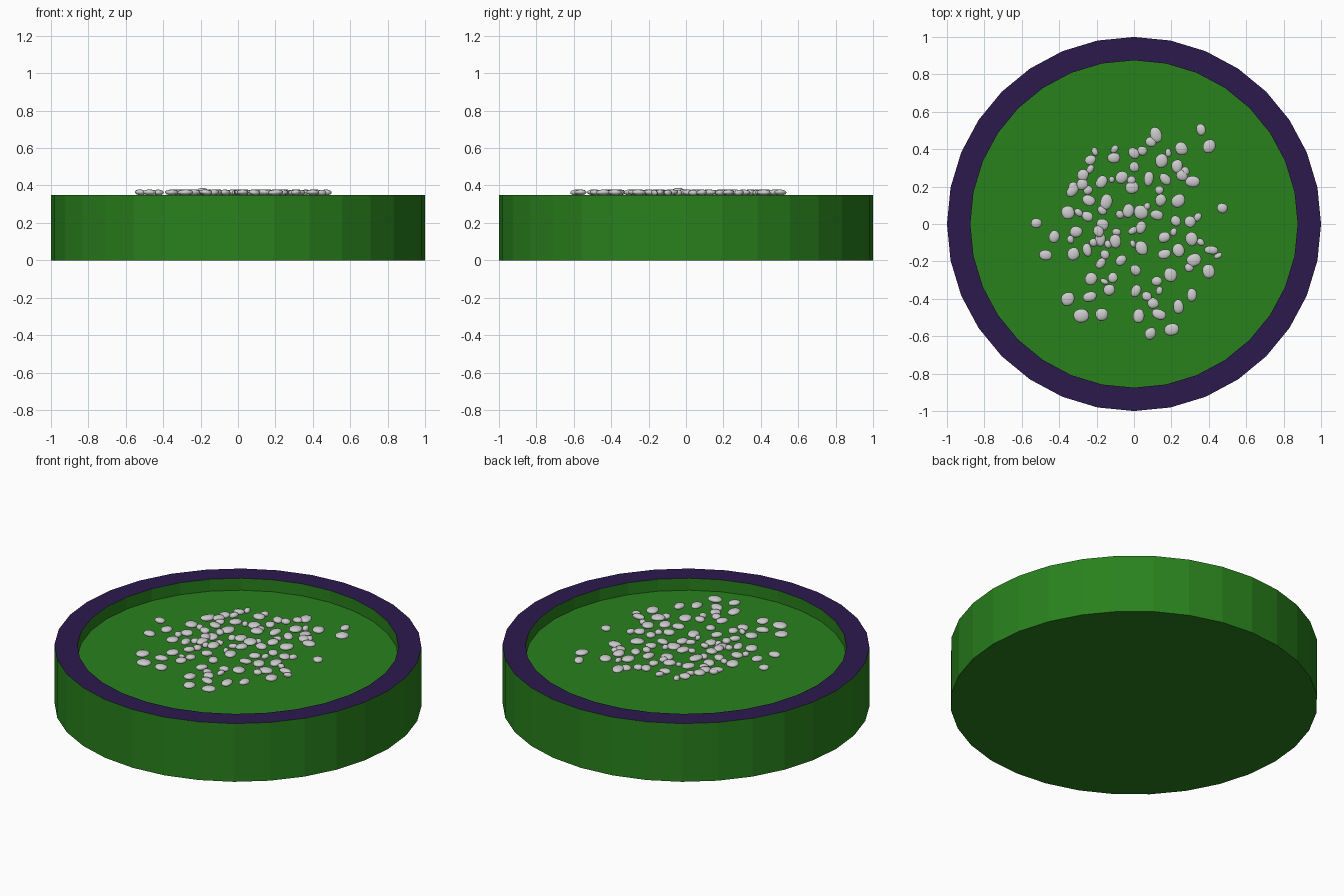
import bpy, bmesh, math, random
from mathutils import Matrix, Vector

if "Cube" in bpy.data.objects:
    bpy.data.objects.remove(bpy.data.objects["Cube"])

random.seed(7)
SIDES = 32


def material(name, rgb):
    m = bpy.data.materials.new(name)
    m.diffuse_color = (*rgb, 1)
    m.use_nodes = True
    m.node_tree.nodes["Principled BSDF"].inputs["Base Color"].default_value = m.diffuse_color
    return m


def add_object(name, bm, mats=()):
    mesh = bpy.data.meshes.new(name)
    bm.to_mesh(mesh)
    bm.free()
    for m in mats:
        mesh.materials.append(m)
    ob = bpy.data.objects.new(name, mesh)
    bpy.context.collection.objects.link(ob)
    return ob


# Dish: a ring for each profile point, bridged and capped
green = material("green", (0.022, 0.22, 0.012))
purple = material("purple", (0.025, 0.01, 0.075))
bm = bmesh.new()
profile = [(1, 0), (1, 0.35), (0.875, 0.35), (0.875, 0.278)]
rings = []
for r, z in profile:
    rings.append([bm.verts.new((r * math.cos(math.tau * i / SIDES),
                                r * math.sin(math.tau * i / SIDES), z))
                  for i in range(SIDES)])
for k in range(len(rings) - 1):
    a, b = rings[k], rings[k + 1]
    for i in range(SIDES):
        j = (i + 1) % SIDES
        f = bm.faces.new((a[i], a[j], b[j], b[i]))
        f.material_index = 1 if k == 1 else 0
bm.faces.new(rings[0][::-1])
bm.faces.new(rings[-1])
add_object("dish", bm, (green, purple))

# Pebbles: main stones in hundredths of a unit, grouped by row
MAIN = [(36, 51), (12, 48), (9, 44), (25, 40), (40, 42), (0, 38), (15, 34),
        (23, 31), (0, 30), (-23, 34), (-11, 35), (-27, 26), (-17, 23),
        (-6, 25), (-28, 21), (-33, 18), (-1, 20), (8, 24), (17, 24), (26, 26),
        (31, 23), (-24, 13), (-15, 12), (14, 13), (24, 12), (47, 9),
        (-35, 6), (-25, 4), (-3, 7), (4, 6), (12, 5), (-17, 0), (-52, 0),
        (-31, -4), (-43, -7), (-18, -8), (-10, -9), (4, -2), (16, -7),
        (22, 1), (30, 1), (31, -8), (-47, -17), (-32, -16), (-25, -14),
        (-18, -21), (-7, -19), (4, -13), (16, -16), (24, -14), (41, -14),
        (32, -19), (40, -25), (20, -27), (1, -25), (-11, -29), (-23, -30),
        (12, -31), (-13, -35), (1, -36), (-24, -39), (-35, -40), (31, -38),
        (10, -42), (24, -44), (13, -48), (2, -49), (-17, -48), (-28, -49),
        (20, -57), (9, -59)]


def pebble(bm, x, y, z, size):
    # flattened, slightly skewed cube, rounded later by subdivision
    shape = Matrix.Diagonal((size * random.uniform(0.8, 1.25),
                             size * random.uniform(0.8, 1.25), 0.036, 1))
    spin = Matrix.Rotation(random.uniform(0, math.pi), 4, 'Z')
    verts = bmesh.ops.create_cube(
        bm, size=1, matrix=Matrix.Translation((x, y, z)) @ spin @ shape)["verts"]
    for v in verts:
        v.co += Vector((random.uniform(-1, 1), random.uniform(-1, 1), 0)) * size * 0.17


bm = bmesh.new()
for px, py in MAIN:
    x, y = px / 100, py / 100
    pebble(bm, x, y, 0.363, 0.075)
    # small neighbours in the crowded middle
    if math.hypot(x, y) < 0.44 and random.random() < 0.7:
        t = random.uniform(0, math.tau)
        pebble(bm, x + 0.05 * math.cos(t), y + 0.05 * math.sin(t), 0.361, 0.05)
# one stone sits a little higher than the rest
pebble(bm, -0.19, -0.04, 0.372, 0.075)
pebbles = add_object("pebbles", bm)
sub = pebbles.modifiers.new("rounding", 'SUBSURF')
sub.levels = sub.render_levels = 2
for p in pebbles.data.polygons:
    p.use_smooth = True
